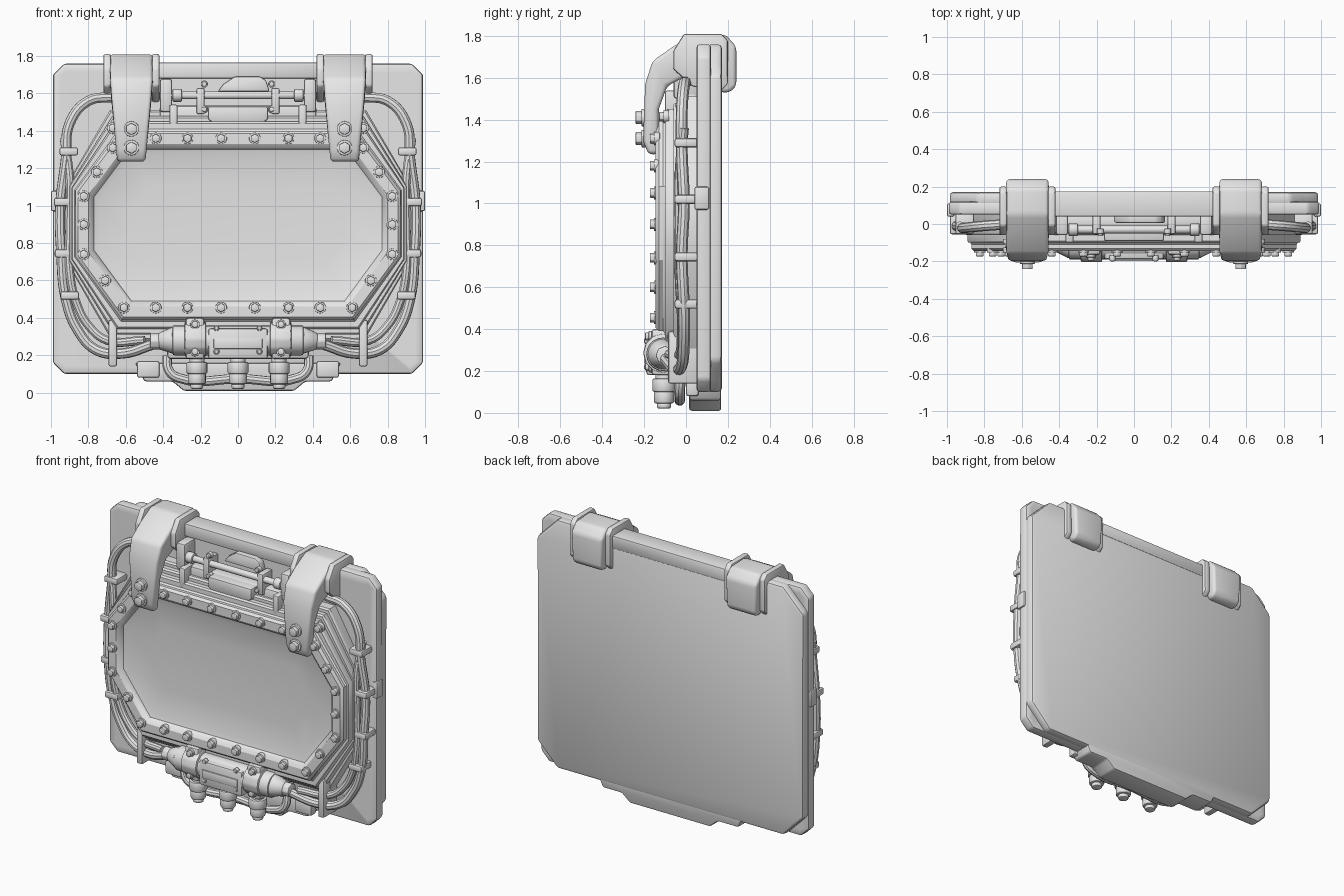
import bpy, bmesh, math
from mathutils import Vector

cube = bpy.data.objects.get("Cube")
if cube:
    bpy.data.objects.remove(cube)

grey = bpy.data.materials.new("plain grey")
grey.use_nodes = True
grey.diffuse_color = (0.8, 0.8, 0.8, 1)
grey.node_tree.nodes["Principled BSDF"].inputs["Base Color"].default_value = (0.8, 0.8, 0.8, 1)
parts = []


def finish(name, bm, bevel=0.0, segments=2):
    bmesh.ops.recalc_face_normals(bm, faces=bm.faces)
    if bevel:
        sharp = [e for e in bm.edges if len(e.link_faces) == 2 and e.calc_face_angle() > 0.5]
        bmesh.ops.bevel(bm, geom=sharp, offset=bevel, segments=segments,
                        profile=0.5, affect='EDGES', clamp_overlap=True)
    mesh = bpy.data.meshes.new(name)
    bm.to_mesh(mesh)
    bm.free()
    return add_mesh(name, mesh)


def add_mesh(name, mesh):
    ob = bpy.data.objects.new(name, mesh)
    bpy.context.collection.objects.link(ob)
    mesh.materials.clear()
    mesh.materials.append(grey)
    parts.append(ob)
    return ob


def box(name, lo, hi, bevel=0.01):
    pts = [(lo[0], lo[2]), (hi[0], lo[2]), (hi[0], hi[2]), (lo[0], hi[2])]
    return prism(name, pts, lo[1], hi[1], bevel)


def prism(name, pts, a, b, bevel=0.01, axis='y', width=None, segments=2):
    """Extrude a profile along y or x; width(z) optionally tapers an x extrusion."""
    bm = bmesh.new()
    rings = []
    for side, t in ((-1, a), (1, b)):
        ring = []
        for u, v in pts:
            if axis == 'y':
                co = (u, t, v)
            else:
                co = ((a + b) / 2 + side * width(v) if width else t, u, v)
            ring.append(bm.verts.new(co))
        rings.append(ring)
    bridge(bm, rings)
    bm.faces.new(rings[0])
    bm.faces.new(rings[1])
    return finish(name, bm, bevel, segments)


def bridge(bm, rings):
    for r0, r1 in zip(rings, rings[1:]):
        for i in range(len(r0)):
            j = (i + 1) % len(r0)
            bm.faces.new((r0[i], r0[j], r1[j], r1[i]))


def cyl(name, p, q, r, r2=None, sides=20, bevel=0.006):
    p, q = Vector(p), Vector(q)
    bm = bmesh.new()
    bmesh.ops.create_cone(bm, cap_ends=True, segments=sides, radius1=r,
                          radius2=r if r2 is None else r2, depth=(q - p).length)
    rot = (q - p).to_track_quat('Z', 'Y')
    for v in bm.verts:
        v.co = rot @ v.co + (p + q) / 2
    return finish(name, bm, bevel)


def tube(name, pts, r):
    cu = bpy.data.curves.new(name + " path", 'CURVE')
    cu.dimensions = '3D'
    cu.bevel_depth, cu.bevel_resolution, cu.use_fill_caps = r, 3, True
    cu.resolution_u = 6
    sp = cu.splines.new('BEZIER')
    sp.bezier_points.add(len(pts) - 1)
    for bp, co in zip(sp.bezier_points, pts):
        bp.co = co
        bp.handle_left_type = bp.handle_right_type = 'AUTO'
    tmp = bpy.data.objects.new(name + " path", cu)
    bpy.context.collection.objects.link(tmp)
    dg = bpy.context.evaluated_depsgraph_get()
    mesh = bpy.data.meshes.new_from_object(tmp.evaluated_get(dg))
    bpy.data.objects.remove(tmp)
    return add_mesh(name, mesh)


def bolt(x, z, y=-0.145, r=0.024, h=0.028):
    cyl("bolt_washer", (x, y + 0.02, z), (x, y - 0.008, z), r * 1.3, sides=14, bevel=0.003)
    cyl("bolt_head", (x, y, z), (x, y - h, z), r, sides=6, bevel=0.004)


def chamfered(w, z0, z1, c):
    return [(-w + c, z0), (w - c, z0), (w, z0 + c), (w, z1 - c),
            (w - c, z1), (-w + c, z1), (-w, z1 - c), (-w, z0 + c)]


# Wall plate: lugged front slab and a back slab with larger corner cuts
slabs = [prism("front_slab", chamfered(0.99, 0.1, 1.76, 0.06), 0.05, 0.12, 0.015),
         prism("back_slab", chamfered(0.985, 0.1, 1.76, 0.15), 0.1, 0.172, 0.02)]
for x in (-0.92, 0.92):
    for z in (0.17, 1.69):
        cutter = cyl("hole_cutter", (x, -0.1, z), (x, 0.3, z), 0.026, bevel=0)
        parts.remove(cutter)
        cutter.hide_render = True
        for slab in slabs:
            bpy.context.view_layer.objects.active = slab
            mod = slab.modifiers.new("hole", 'BOOLEAN')
            mod.object = cutter
            mod.solver = 'EXACT'
            bpy.ops.object.modifier_apply(modifier="hole")
        bpy.data.objects.remove(cutter)
prism("bottom_tab", [(-0.55, 0.16), (-0.5, 0.06), (-0.35, 0.06), (-0.29, 0.01), (0.3, 0.01),
                     (0.36, 0.06), (0.5, 0.06), (0.55, 0.16)], 0.015, 0.168, 0.012)
prism("top_rail", chamfered(0.46, 1.68, 1.765, 0.01), 0.04, 0.175, 0.02)

# Stepped octagonal frame with a dished screen
octagon = [Vector(p) for p in ((-0.62, 0.39), (0.62, 0.39), (0.87, 0.73), (0.87, 1.08),
                               (0.63, 1.4), (-0.63, 1.4), (-0.87, 1.08), (-0.87, 0.73))]


def offset_ring(bm, d, y):
    ring = []
    for i, v in enumerate(octagon):
        e1 = (v - octagon[i - 1]).normalized()
        e2 = (octagon[(i + 1) % 8] - v).normalized()
        n1, n2 = Vector((e1.y, -e1.x)), Vector((e2.y, -e2.x))
        p = v + (n1 + n2) * d / (1 + n1.dot(n2))
        limit = 0.87 + max(d, 0) * 0.4 if d > 0 else 9
        ring.append(bm.verts.new((max(-limit, min(limit, p.x)), y, p.y)))
    return ring


bm = bmesh.new()
profile = [(0.11, 0.06), (0.11, -0.01), (0.1, -0.02), (0.08, -0.02), (0.08, -0.05), (0.07, -0.06),
           (0.05, -0.06), (0.05, -0.09), (0.04, -0.1), (0.01, -0.1), (0, -0.11), (0, -0.13),
           (-0.015, -0.145), (-0.07, -0.145), (-0.09, -0.13), (-0.1, -0.11), (-0.13, -0.1), (-0.3, -0.088)]
loops = [offset_ring(bm, d, y) for d, y in profile]
bridge(bm, loops)
bm.faces.new(loops[-1])
bm.faces.new(loops[0])
finish("screen_frame", bm)

# Frame bolts
for s in (-1, 1):
    for x in (0.09, 0.27, 0.44):
        bolt(s * x, 1.36)
        bolt(s * x, 0.455)
    for x, z in ((0.61, 0.455), (0.71, 0.6), (0.825, 0.74), (0.825, 0.9), (0.825, 1.05),
                 (0.755, 1.18), (0.67, 1.31)):
        bolt(s * x, z)
    bolt(s * 0.67, 1.415, -0.1)

# Hooked hinge arms over the top edge
hook = [(0.24, 1.56), (0.24, 1.75), (0.19, 1.805), (0.05, 1.81), (-0.06, 1.75), (-0.16, 1.68),
        (-0.195, 1.57), (-0.205, 1.3), (-0.18, 1.235), (-0.13, 1.235), (-0.13, 1.45),
        (-0.09, 1.56), (0.04, 1.63), (0.16, 1.6), (0.16, 1.53), (0.21, 1.53)]
flange = [(-0.06, 1.64), (-0.06, 1.73), (-0.01, 1.81), (0.17, 1.81), (0.2, 1.78),
          (0.2, 1.57), (0.16, 1.53), (0.03, 1.56)]
for s, side in ((1, "left"), (-1, "right")):
    cx = s * 0.57
    prism(side + "_hinge_arm", hook, cx - 0.1, cx + 0.1, 0.02, 'x',
          lambda z: 0.075 + 0.04 * min(1, max(0, (z - 1.24) / 0.4)), 3)
    for o in (-0.13, 0.13):
        prism(side + "_hinge_flange", flange, cx + o - 0.02, cx + o + 0.02, 0.01, 'x')
    for z in (1.31, 1.41):
        bolt(cx, z, -0.205, 0.032, 0.036)

    # Hoses down each side
    tube(side + "_outer_hose", [(s * x, y, z) for x, y, z in (
        (0.66, 0.0, 1.58), (0.8, -0.01, 1.56), (0.9, -0.02, 1.44), (0.92, -0.02, 1.25),
        (0.95, -0.01, 1.0), (0.945, -0.02, 0.75), (0.92, -0.01, 0.5), (0.86, -0.01, 0.34),
        (0.76, -0.02, 0.23), (0.62, -0.05, 0.21), (0.45, -0.1, 0.26))], 0.028)
    tube(side + "_inner_hose", [(s * x, y, z) for x, y, z in (
        (0.93, -0.01, 1.36), (0.9, -0.03, 1.15), (0.9, -0.03, 0.9), (0.9, -0.03, 0.65),
        (0.86, -0.02, 0.47), (0.8, -0.02, 0.36), (0.7, -0.03, 0.28), (0.5, -0.08, 0.28))], 0.024)
    for x, z in ((0.905, 1.29), (0.935, 1.02), (0.93, 0.745), (0.9, 0.52)):
        box(side + "_hose_clip", (s * x - 0.05, -0.055, z - 0.022), (s * x + 0.05, 0.06, z + 0.022), 0.012)
    box(side + "_lower_clip", (s * 0.67 - 0.022, -0.085, 0.14), (s * 0.67 + 0.022, 0.06, 0.39), 0.01)
    box(side + "_edge_block", (s * 0.98 - 0.02, 0.04, 0.97), (s * 0.98 + 0.02, 0.11, 1.08), 0.01)
    box(side + "_foot_block", (s * 0.48 - 0.06, 0.0, 0.08), (s * 0.48 + 0.06, 0.06, 0.17), 0.012)

    # Grab bar mounts
    box(side + "_bar_bracket", (s * 0.385 - 0.033, -0.06, 1.5), (s * 0.385 + 0.033, 0.06, 1.68), 0.015)
    cyl(side + "_bar_collar", (s * 0.3, -0.03, 1.59), (s * 0.35, -0.03, 1.59), 0.035)
    box(side + "_bar_stay", (s * 0.2 - 0.022, -0.055, 1.49), (s * 0.2 + 0.022, 0.05, 1.63), 0.01)
    box(side + "_frame_strut", (s * 0.345 - 0.022, -0.1, 1.4), (s * 0.345 + 0.022, 0.0, 1.54), 0.01)
    for z in (1.515, 1.65):
        bolt(s * 0.18, z, -0.045, 0.015, 0.02)

    # Junction housing ends
    cyl(side + "_housing_cone", (s * 0.34, -0.11, 0.28), (s * 0.42, -0.1, 0.275), 0.075, 0.045)
    cyl(side + "_hose_nut", (s * 0.39, -0.1, 0.275), (s * 0.47, -0.1, 0.275), 0.045, sides=8)
    cyl(side + "_housing_collar", (s * 0.17, -0.11, 0.285), (s * 0.285, -0.11, 0.285), 0.095, sides=12, bevel=0.01)
    box(side + "_housing_foot", (s * 0.23 - 0.05, -0.165, 0.18), (s * 0.23 + 0.05, 0.03, 0.4), 0.015)
    for z in (0.22, 0.365):
        bolt(s * 0.23, z, -0.17, 0.02, 0.025)
        bolt(s * 0.115, z - 0.02 if z > 0.3 else z, -0.188, 0.012, 0.012)

# Grab bar and latch panel
box("latch_panel", (-0.42, -0.035, 1.42), (0.42, 0.06, 1.535), 0.02)
cyl("grab_bar", (-0.42, -0.03, 1.59), (0.42, -0.03, 1.59), 0.021)
prism("latch_plate", [(-0.12, 1.435), (0.12, 1.435), (0.16, 1.46), (0.16, 1.53), (-0.16, 1.53),
                      (-0.16, 1.46)], -0.09, 0.02, 0.01)
prism("upper_plate", [(-0.11, 1.61), (0.17, 1.61), (0.15, 1.67), (0.12, 1.69), (-0.02, 1.69),
                      (-0.08, 1.65)], 0.005, 0.06, 0.01)

# Junction housing, cover and cable glands
cyl("junction_housing", (-0.35, -0.11, 0.28), (0.35, -0.11, 0.28), 0.08, bevel=0.01)
box("housing_mount", (-0.38, -0.06, 0.18), (0.38, 0.06, 0.385), 0.02)
box("housing_cover", (-0.16, -0.19, 0.18), (0.16, -0.06, 0.345), 0.015)
box("cover_label", (-0.13, -0.198, 0.235), (0.13, -0.185, 0.29), 0.004)
for x in (-0.22, 0, 0.22):
    for z0, z1, r in ((0.12, 0.2, 0.04), (0.1, 0.165, 0.056), (0.045, 0.105, 0.048), (0.02, 0.05, 0.034)):
        cyl("cable_gland", (x, -0.105, z0), (x, -0.105, z1), r, bevel=0.01)
tube("lower_pipe", [(-0.38, -0.02, 0.2), (-0.37, -0.03, 0.12), (-0.32, -0.03, 0.08), (0, -0.03, 0.075),
                    (0.32, -0.03, 0.08), (0.37, -0.03, 0.12), (0.38, -0.02, 0.2)], 0.026)

# Smooth shading with crisp edges
bpy.ops.object.select_all(action='DESELECT')
for ob in parts:
    ob.select_set(True)
bpy.context.view_layer.objects.active = parts[0]
bpy.ops.object.shade_smooth_by_angle(angle=math.radians(35))
